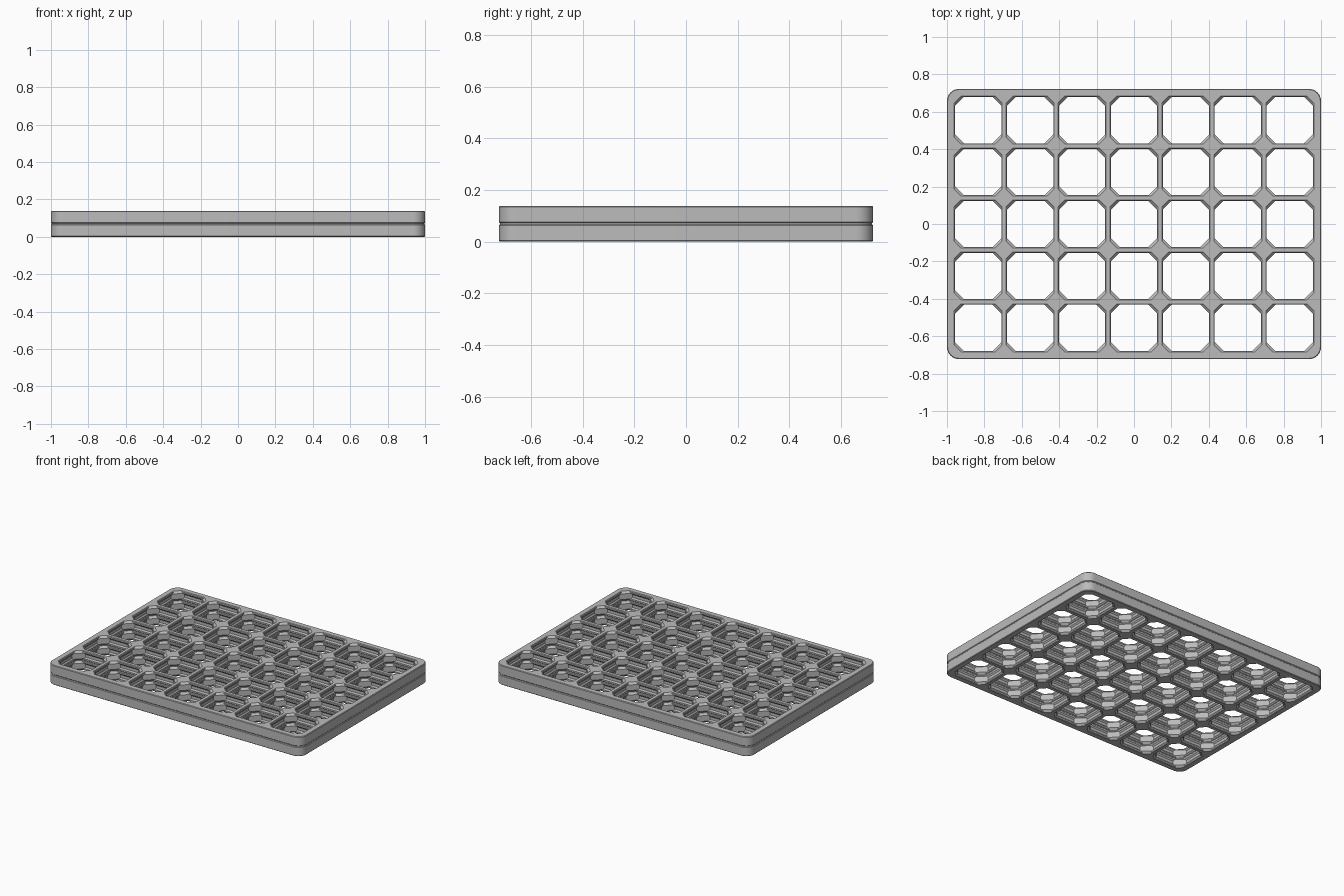
import bpy, bmesh, math

cube = bpy.data.objects.get("Cube")
if cube:
    bpy.data.objects.remove(cube, do_unlink=True)

# Working sizes: 28 per cell with a border, scaled so the length is 2
PITCH, BORDER, COLS, ROWS = 28, 2.8, 7, 5
UNIT = 2 / (COLS * PITCH + 2 * BORDER)
THICK, SPACER, CHAMFER, RADIUS = 6.8, 0.4, 0.4, 6.5

grey = bpy.data.materials.new("grey_plastic")
grey.use_nodes = True
grey.diffuse_color = (0.5, 0.5, 0.5, 1)
grey.node_tree.nodes["Principled BSDF"].inputs["Base Color"].default_value = (0.5, 0.5, 0.5, 1)


def octagon(half, diagonal):
    """Square of the given half width, its corners cut at a diagonal distance."""
    c = math.sqrt(2) * diagonal - half
    quarter = [(half, -c), (half, c)]
    points = []
    for turn in range(4):
        points += quarter
        quarter = [(-y, x) for x, y in quarter]
    return points


def rounded_outline(inset, steps=10):
    """Outer outline of the panel with rounded corners."""
    hx = COLS * PITCH / 2 + BORDER - RADIUS
    hy = ROWS * PITCH / 2 + BORDER - RADIUS
    points = []
    for k, (sx, sy) in enumerate([(1, 1), (-1, 1), (-1, -1), (1, -1)]):
        for i in range(steps + 1):
            a = math.pi / 2 * (k + i / steps)
            points.append((sx * hx + (RADIUS - inset) * math.cos(a),
                           sy * hy + (RADIUS - inset) * math.sin(a)))
    return points


def loft(bm, sections, cx=0, cy=0):
    """Join stacked outlines with quads; return the end edges."""
    rings = [[bm.verts.new(((x + cx) * UNIT, (y + cy) * UNIT, z * UNIT)) for x, y in pts]
             for z, pts in sections]
    n = len(rings[0])
    for low, high in zip(rings, rings[1:]):
        for i in range(n):
            j = (i + 1) % n
            bm.faces.new((low[i], low[j], high[j], high[i]))
    return [[bm.edges.get((r[i], r[(i + 1) % n])) for i in range(n)]
            for r in (rings[0], rings[-1])]


def lattice(name, base, rim, cell):
    """Solid panel with one lofted opening per cell."""
    bm = bmesh.new()
    bottom, top = loft(bm, [(base + z, rounded_outline(i)) for z, i in rim])
    sections = [(base + z, octagon(h, d)) for z, h, d in cell]
    for col in range(COLS):
        for row in range(ROWS):
            ends = loft(bm, sections, (col - (COLS - 1) / 2) * PITCH,
                        (row - (ROWS - 1) / 2) * PITCH)
            bottom += ends[0]
            top += ends[1]
    for edges, direction in ((bottom, -1), (top, 1)):
        bmesh.ops.triangle_fill(bm, use_beauty=True, edges=edges, normal=(0, 0, direction))
    bmesh.ops.recalc_face_normals(bm, faces=bm.faces)
    mesh = bpy.data.meshes.new(name)
    bm.to_mesh(mesh)
    bm.free()
    mesh.materials.append(grey)
    obj = bpy.data.objects.new(name, mesh)
    bpy.context.collection.objects.link(obj)
    bpy.ops.object.select_all(action='DESELECT')
    obj.select_set(True)
    bpy.context.view_layer.objects.active = obj
    bpy.ops.object.shade_smooth_by_angle(angle=math.radians(25))


# Opening profile: height, half width, corner distance; mirrored top to bottom
MOUTH, LIP, POCKET = 12.9, 12.5, 13.2
WIDE, NARROW = 15.68, 14.28
half_cell = [(0, MOUTH, WIDE), (CHAMFER, LIP, WIDE - CHAMFER),
             (1.4, LIP, NARROW), (2.4, POCKET, NARROW)]
cell = half_cell + [(THICK - z, h, d) for z, h, d in reversed(half_cell)]
rim = [(0, CHAMFER), (CHAMFER, 0), (THICK - CHAMFER, 0), (THICK, CHAMFER)]

# Two grid panels with a thin spacer between them
lattice("lower_grid", 0, rim, cell)
lattice("spacer_layer", THICK, [(0, CHAMFER), (SPACER, CHAMFER)],
        [(0, MOUTH, WIDE), (SPACER, MOUTH, WIDE)])
lattice("upper_grid", THICK + SPACER, rim, cell)
